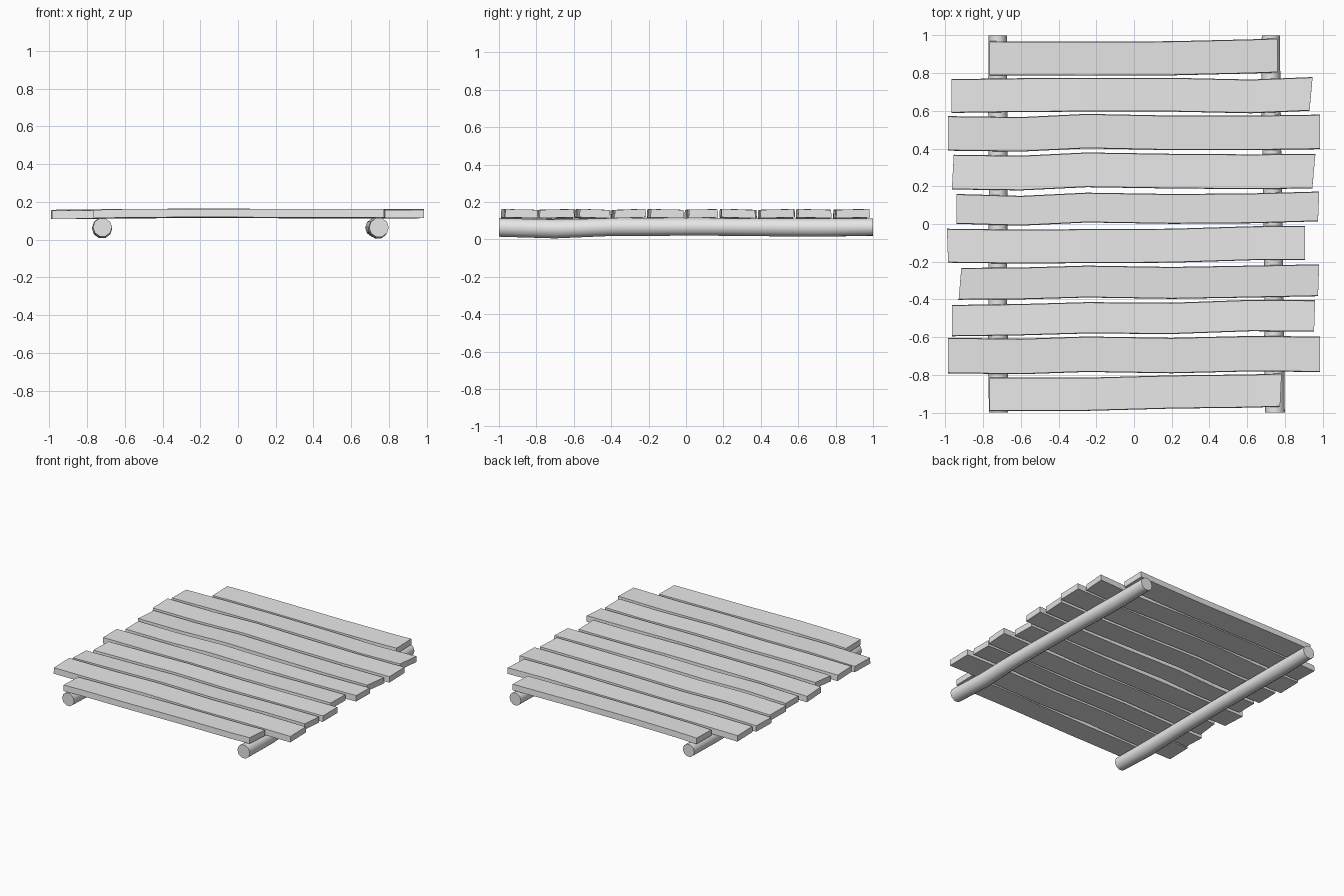
import bpy
import bmesh
import math

default_cube = bpy.data.objects.get("Cube")
if default_cube:
    bpy.data.objects.remove(default_cube, do_unlink=True)

# One plain grey for everything
grey = bpy.data.materials.new("plain grey")
grey.use_nodes = True
grey.diffuse_color = (0.8, 0.8, 0.8, 1)
grey.node_tree.nodes["Principled BSDF"].inputs["Base Color"].default_value = (0.8, 0.8, 0.8, 1)


def loft(name, rings):
    """Skin a row of matching closed rings and cap both ends."""
    bm = bmesh.new()
    loops = [[bm.verts.new(point) for point in ring] for ring in rings]
    count = len(loops[0])
    for near, far in zip(loops, loops[1:]):
        for i in range(count):
            j = (i + 1) % count
            bm.faces.new((near[i], near[j], far[j], far[i]))
    bm.faces.new(loops[0])
    bm.faces.new(loops[-1])
    bmesh.ops.recalc_face_normals(bm, faces=bm.faces)
    mesh = bpy.data.meshes.new(name)
    bm.to_mesh(mesh)
    bm.free()
    mesh.materials.append(grey)
    obj = bpy.data.objects.new(name, mesh)
    bpy.context.collection.objects.link(obj)
    return obj


def plank(number, left, right, centre, width, slant, roll, bends):
    """Hand-cut board: bends are sideways drifts in thousandths along its length."""
    inner = (-0.6, -0.25, 0.2, 0.62)
    stations = (left,) + inner + (right,)
    lean = (slant[0], 0, 0, 0, 0, slant[1])
    sag = (-0.004, 0, 0.002, 0.001, 0, 0.001)
    rings = []
    for x, skew, drop, bend in zip(stations, lean, sag, bends):
        y = centre + bend / 1000
        ring = []
        for side, level in ((-1, -1), (1, -1), (1, 1), (-1, 1)):
            half = width / 2 + (0.003 if level < 0 else 0)
            ring.append((x + side * skew,
                         y + side * half,
                         0.137 + drop + level * 0.022 + side * roll))
        rings.append(ring)
    loft(f"plank_{number}", rings)


# Deck planks, back to front
boards = (
    (-0.765, 0.76, 0.88, 0.175, (0, 0), 0.002, (-2, -3, -4, -2, 8, 13)),
    (-0.967, 0.938, 0.68, 0.173, (0, 0.008), -0.002, (-2, 3, 5, 5, -4, 9)),
    (-0.985, 0.985, 0.48, 0.177, (0, 0), 0.002, (0, -5, 12, 3, 3, 8)),
    (-0.96, 0.953, 0.28, 0.178, (0.005, 0.008), -0.003, (-5, -10, 7, 0, -3, 0)),
    (-0.94, 0.978, 0.08, 0.152, (0, 0.003), 0.001, (0, -10, 7, 0, 3, 13)),
    (-0.988, 0.905, -0.11, 0.174, (-0.003, 0), -0.002, (-5, -10, -7, -5, 8, 10)),
    (-0.922, 0.978, -0.31, 0.163, (0.007, 0.003), 0.003, (-7, -5, 5, -2, 5, 12)),
    (-0.965, 0.957, -0.5, 0.16, (0, 0.003), -0.003, (-12, -7, 3, 0, 15, 13)),
    (-0.985, 0.985, -0.69, 0.182, (0, 0), 0.002, (-7, -12, 0, -7, 3, 0)),
    (-0.765, 0.778, -0.89, 0.17, (0, 0.004), -0.002, (-12, -12, -12, 0, 5, 10)),
)
for number, board in enumerate(boards, 1):
    plank(number, *board)


def pole(name, path):
    """Rough round log running front to back; path holds y, x, z, radius."""
    sides = 10
    rings = [[(x + r * math.cos(math.tau * i / sides), y,
               z + r * math.sin(math.tau * i / sides))
              for i in range(sides)] for y, x, z, r in path]
    obj = loft(name, rings)
    bpy.ops.object.select_all(action="DESELECT")
    obj.select_set(True)
    bpy.context.view_layer.objects.active = obj
    bpy.ops.object.shade_smooth_by_angle(angle=math.radians(50))


# Supporting logs under the deck
pole("right_log", ((-1, -0.718, 0.065, 0.05), (-0.72, -0.72, 0.059, 0.054),
                   (-0.4, -0.722, 0.067, 0.05), (0.1, -0.72, 0.067, 0.049),
                   (0.7, -0.722, 0.063, 0.051), (1, -0.722, 0.065, 0.048)))
pole("left_log", ((-1, 0.747, 0.064, 0.052), (-0.7, 0.742, 0.056, 0.053),
                  (-0.4, 0.742, 0.066, 0.05), (0.1, 0.735, 0.067, 0.049),
                  (0.7, 0.725, 0.063, 0.051), (1, 0.725, 0.066, 0.048)))
